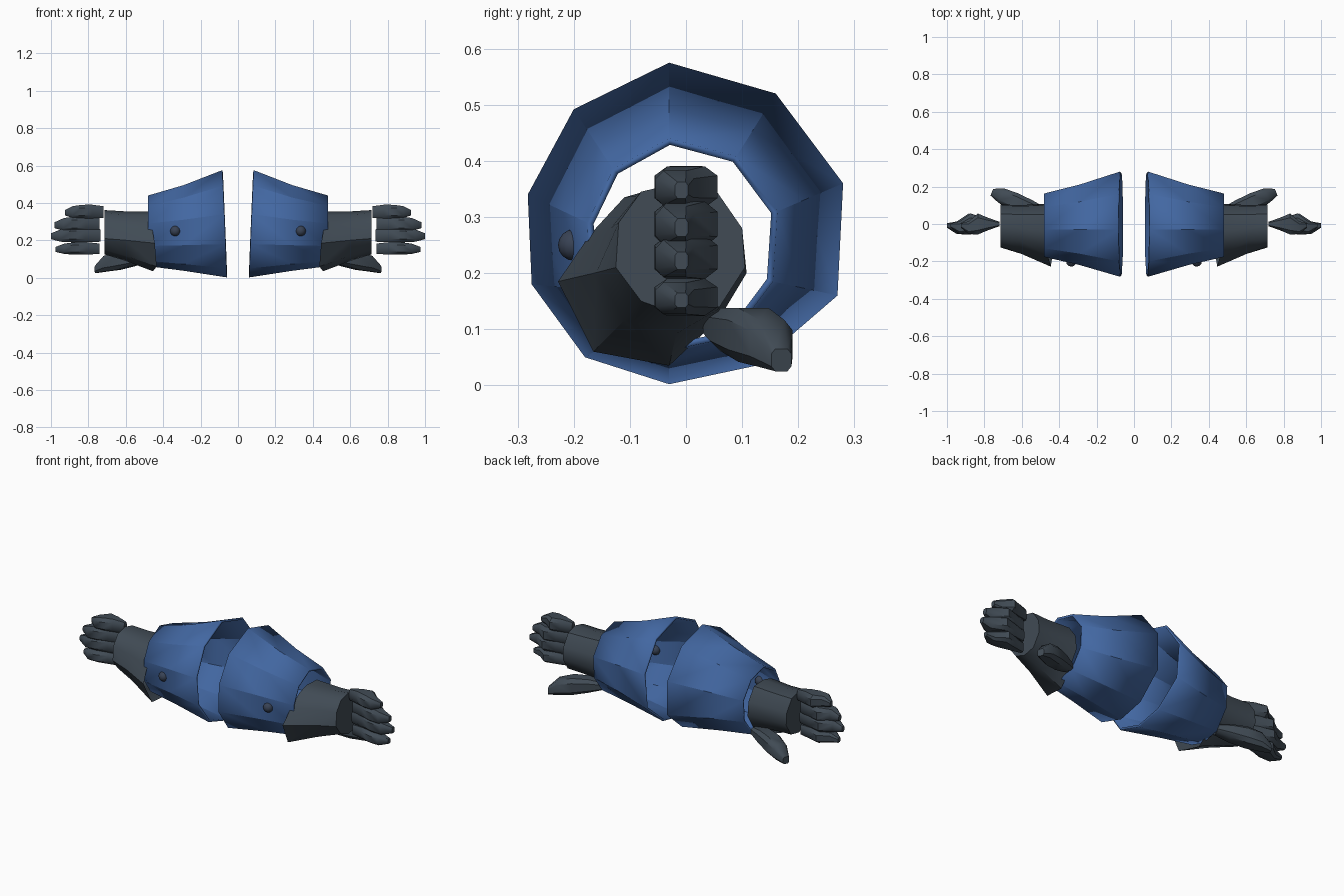
import bpy, bmesh, math
from mathutils import Vector

if "Cube" in bpy.data.objects:
    bpy.data.objects.remove(bpy.data.objects["Cube"])


def material(name, rgb):
    m = bpy.data.materials.new(name)
    m.diffuse_color = (*rgb, 1)
    m.use_nodes = True
    m.node_tree.nodes["Principled BSDF"].inputs["Base Color"].default_value = m.diffuse_color
    return m


BLUE = material("sleeve blue", (0.055, 0.136, 0.36))
GREY = material("glove grey", (0.052, 0.07, 0.09))
DARK = material("button slate", (0.04, 0.055, 0.09))


def finish(bm, name, mat, angle, side, thickness=0):
    """Turn a bmesh into an object; side -1 mirrors it to the left."""
    if side < 0:
        for v in bm.verts:
            v.co.x *= -1
    bmesh.ops.recalc_face_normals(bm, faces=bm.faces)
    me = bpy.data.meshes.new(name)
    bm.to_mesh(me)
    bm.free()
    me.materials.append(mat)
    ob = bpy.data.objects.new(name, me)
    bpy.context.collection.objects.link(ob)
    if thickness:
        mod = ob.modifiers.new("wall", "SOLIDIFY")
        mod.thickness = thickness
        mod.offset = -1
    bpy.ops.object.select_all(action="DESELECT")
    ob.select_set(True)
    bpy.context.view_layer.objects.active = ob
    bpy.ops.object.shade_smooth_by_angle(angle=math.radians(angle))
    return ob


def loft(rings, caps=(True, True)):
    """Skin a list of equal-length point rings."""
    bm = bmesh.new()
    rows = [[bm.verts.new(p) for p in r] for r in rings]
    n = len(rows[0])
    for a, b in zip(rows, rows[1:]):
        for i in range(n):
            j = (i + 1) % n
            bm.faces.new((a[i], a[j], b[j], b[i]))
    for row, cap in zip((rows[0], rows[-1]), caps):
        if cap:
            bm.faces.new(row)
    return bm


def mix(a, b, t):
    return [Vector(p).lerp(Vector(q), t) for p, q in zip(a, b)]


# Ten-sided profiles as (y, z), from the top round through the back
OPENING = [(-.03, .575), (.16, .52), (.28, .36), (.27, .16), (.125, .035),
           (-.03, .002), (-.18, .05), (-.275, .18), (-.282, .34), (-.2, .492)]
WRIST = [(-.03, .44), (.09, .408), (.163, .31), (.155, .185), (.08, .085),
         (-.03, .062), (-.115, .09), (-.17, .17), (-.176, .29), (-.13, .385)]
GAUNTLET = [(.47, -.04, .355), (.47, .05, .35), (.47, .10, .28), (.47, .108, .20),
            (.47, .06, .12), (.455, -.03, .035), (.435, -.165, .06),
            (.445, -.228, .185), (.46, -.17, .27), (.47, -.11, .335)]
KNUCKLES = [(-.01, .362), (.055, .345), (.10, .28), (.105, .21), (.06, .14),
            (-.01, .125), (-.08, .15), (-.125, .21), (-.12, .29), (-.08, .345)]

# Finger sections: fraction of length, y centre, half depth, z shift, height share
FINGER = [(0, 0, .012, 0, .85), (.3, .0, .034, .08, 1.0), (.56, .0, .056, .06, 1.0),
          (.8, -.02, .034, 0, .85), (1, -.008, .012, -.1, .4)]
# Finger extents: start x, end x, bottom z, top z
FINGERS = {"index": (.72, .925, .315, .388), "middle": (.74, .98, .245, .325),
           "ring": (.735, 1.0, .187, .265), "little": (.74, .975, .122, .188)}
OCT = [(1, .55), (.6, 1), (-.6, 1), (-1, .55), (-1, -.55), (-.6, -1), (.6, -1), (1, -.55)]

# Thumb sections: centre x, y, z, half width, half height
THUMB = [(.49, .06, .105, .03, .022), (.56, .085, .1, .042, .038),
         (.64, .12, .09, .045, .048), (.71, .152, .075, .038, .042),
         (.76, .17, .045, .018, .02)]

for side, label in ((1, "right"), (-1, "left")):
    # Flared sleeve, open at both ends
    big = [(.06 + .025 * z / .575, y, z) for y, z in OPENING]
    cuff = [(.48, y, z) for y, z in WRIST]
    middle = mix(cuff, big, .41)
    for p in middle:
        p.x = .29
    finish(loft([cuff, middle, big], (False, False)),
           label + "_sleeve", BLUE, 20, side, .012)

    # Glove with a flap reaching back under the sleeve
    tip = [(.715, y, z) for y, z in KNUCKLES]
    waist = mix(GAUNTLET, tip, .58)
    for p in waist:
        p.y *= .95
        p.z = .245 + (p.z - .245) * .97
    finish(loft([GAUNTLET, waist, tip], (False, True)),
           label + "_glove", GREY, 40, side)

    # Four fingers stacked from top to bottom
    for name, (x0, x1, z0, z1) in FINGERS.items():
        h = (z1 - z0) / 2
        rings = [[(x0 + (x1 - x0) * t, yc + hy * a,
                   (z0 + z1) / 2 + 2 * h * dz * .5 + h * s * b) for a, b in OCT]
                 for t, yc, hy, dz, s in FINGER]
        finish(loft(rings), f"{label}_{name}_finger", GREY, 40, side)

    # Thumb angled out to the back
    rings = [[(x - .4 * w * a, y + w * a, z + hh * b) for a, b in OCT]
             for x, y, z, w, hh in THUMB]
    finish(loft(rings), label + "_thumb", GREY, 40, side)

    # Round button through the front wall
    bm = bmesh.new()
    bmesh.ops.create_uvsphere(bm, u_segments=12, v_segments=8, radius=.028)
    bmesh.ops.translate(bm, verts=bm.verts, vec=(.335, -.2, .25))
    finish(bm, label + "_button", DARK, 40, side)
